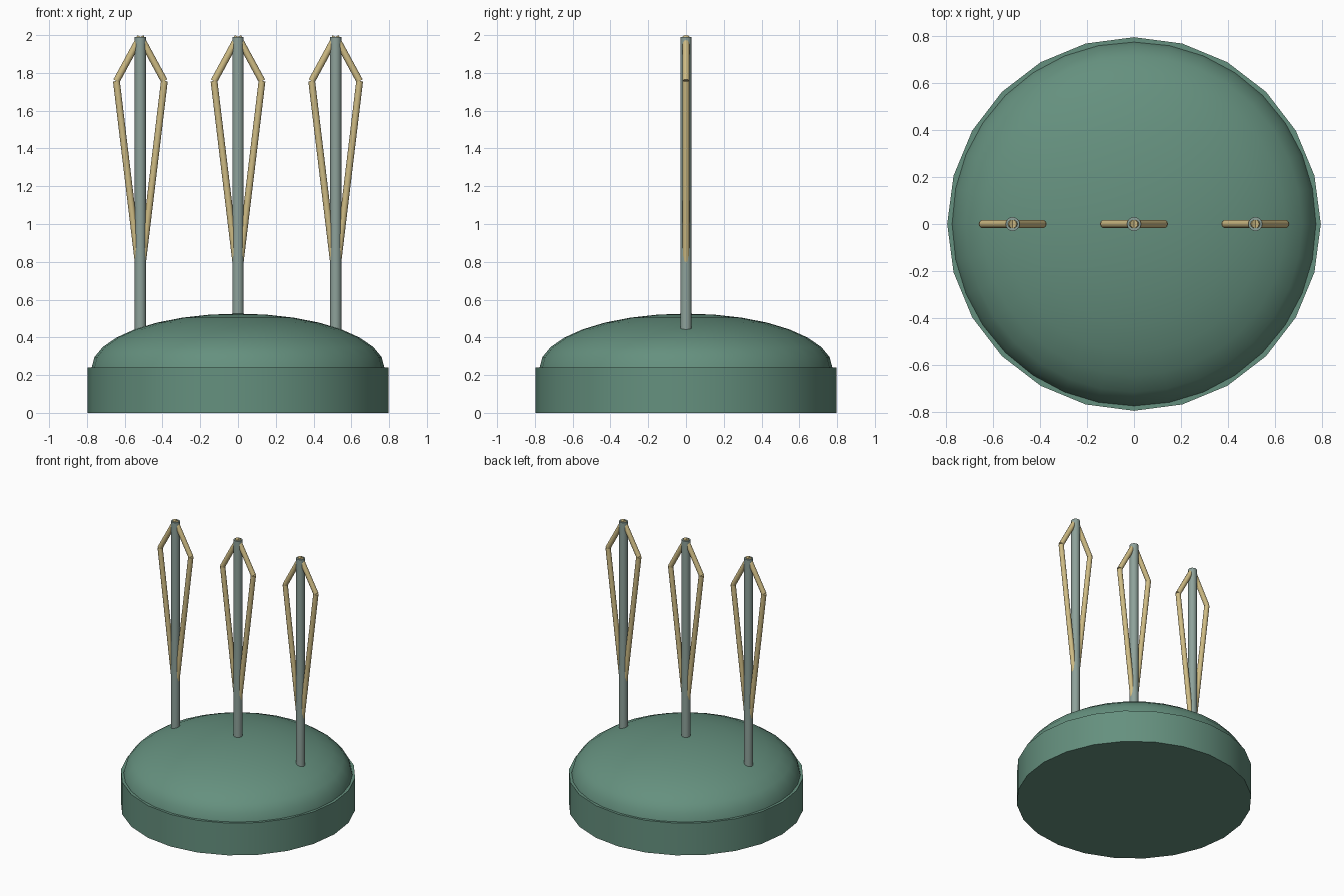
import bpy, bmesh
from mathutils import Vector

if "Cube" in bpy.data.objects:
    bpy.data.objects.remove(bpy.data.objects["Cube"])


def material(name, rgb):
    m = bpy.data.materials.new(name)
    m.diffuse_color = (*rgb, 1)
    m.use_nodes = True
    m.node_tree.nodes["Principled BSDF"].inputs["Base Color"].default_value = m.diffuse_color
    return m


green = material("muted green", (0.13, 0.28, 0.21))
grey = material("grey green", (0.27, 0.36, 0.325))
straw = material("straw", (0.62, 0.50, 0.23))


def smooth(obj):
    bpy.ops.object.select_all(action='DESELECT')
    obj.select_set(True)
    bpy.context.view_layer.objects.active = obj
    bpy.ops.object.shade_smooth_by_angle(angle=0.8)


def rod(name, a, b, radius, sides, mat):
    """Capped cylinder running from a to b."""
    a, b = Vector(a), Vector(b)
    axis = b - a
    bpy.ops.mesh.primitive_cylinder_add(
        vertices=sides, radius=radius, depth=axis.length, location=(a + b) / 2,
        rotation=axis.to_track_quat('Z', 'Y').to_euler())
    obj = bpy.context.object
    obj.name = name
    obj.data.materials.append(mat)
    smooth(obj)
    return obj


# Round base drum
drum = rod("base_drum", (0, 0, 0), (0, 0, 0.24), 0.796, 24, green)
drum.rotation_euler.z += 1.5707963

# Flattened dome: upper half of a squashed sphere
bpy.ops.mesh.primitive_uv_sphere_add(segments=32, ring_count=16, radius=1)
dome = bpy.context.object
dome.name = "base_dome"
bm = bmesh.new()
bm.from_mesh(dome.data)
bmesh.ops.delete(bm, geom=[v for v in bm.verts if v.co.z < -0.01], context='VERTS')
for v in bm.verts:
    v.co = (v.co.x * 0.775, v.co.y * 0.775, 0.24 + v.co.z * 0.286)
bm.to_mesh(dome.data)
bm.free()
dome.data.materials.append(green)
smooth(dome)

# Three posts, each with a pair of bent side rods
for label, x in (("left", -0.517), ("middle", 0), ("right", 0.517)):
    rod(f"{label}_post", (x, 0, 0.24), (x, 0, 1.99), 0.03, 16, grey)
    for side, s in (("left", -1), ("right", 1)):
        elbow = (x + s * 0.127, 0, 1.757)
        rod(f"{label}_post_{side}_upper_rod", elbow, (x, 0, 1.991), 0.018, 12, straw)
        rod(f"{label}_post_{side}_lower_rod", (x, 0, 0.70), elbow, 0.018, 12, straw)
